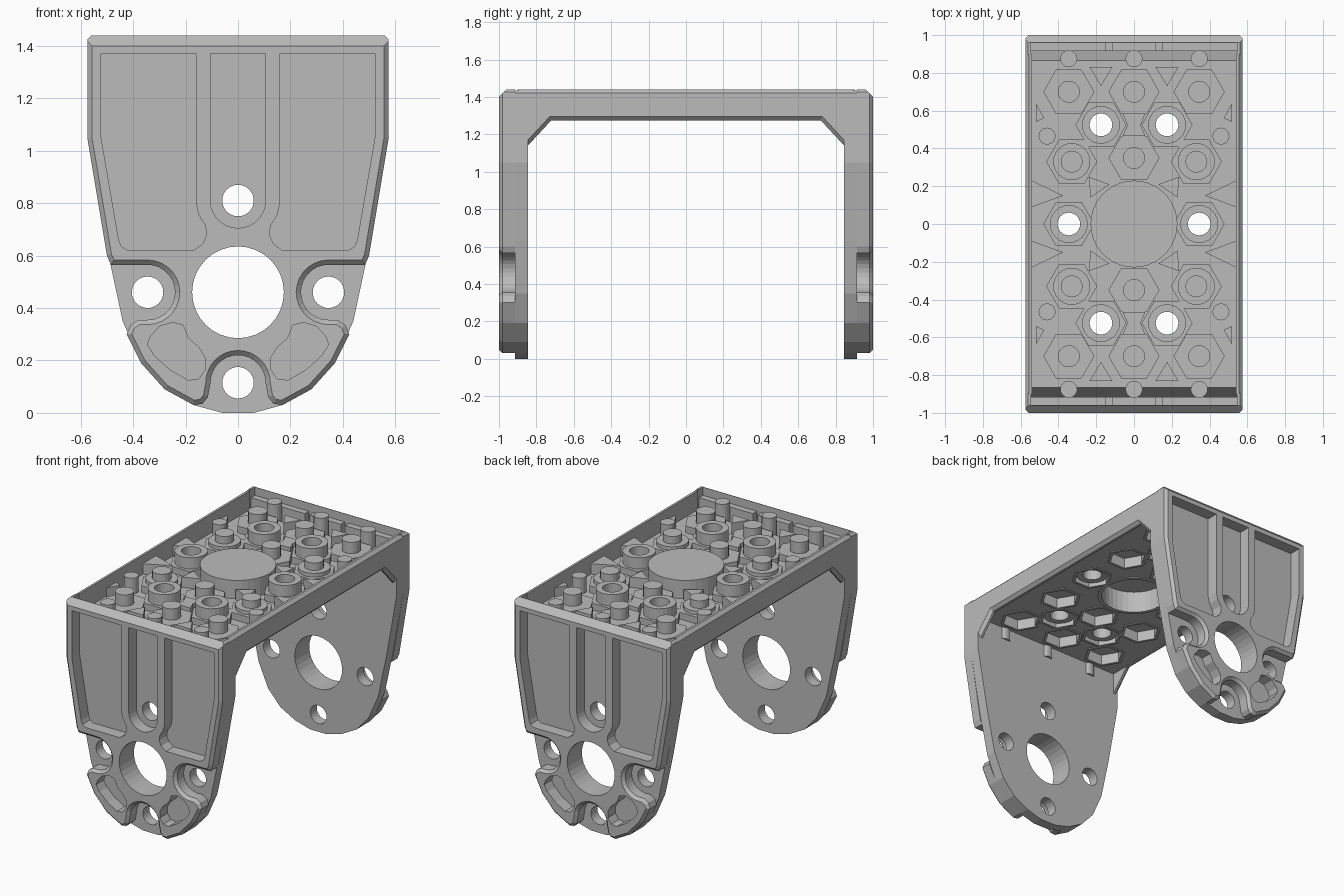
import bpy, bmesh
from math import sin, cos, pi, radians

old = bpy.data.objects.get("Cube")
if old:
    bpy.data.objects.remove(old, do_unlink=True)

grey = bpy.data.materials.new("matte_grey")
grey.use_nodes = True
COL = (0.5, 0.5, 0.5, 1)
grey.diffuse_color = COL
grey.node_tree.nodes["Principled BSDF"].inputs["Base Color"].default_value = COL


def place(axis, u, v, d):
    return {"x": (d, u, v), "y": (u, d, v), "z": (u, v, d)}[axis]


def finish(name, bm):
    bmesh.ops.recalc_face_normals(bm, faces=bm.faces)
    mesh = bpy.data.meshes.new(name)
    bm.to_mesh(mesh)
    bm.free()
    mesh.materials.append(grey)
    ob = bpy.data.objects.new(name, mesh)
    bpy.context.scene.collection.objects.link(ob)
    return ob


def prism(name, pts, axis, a, b, chamfer=0):
    """Extrude an outline from a to b, with an optional chamfer round the b end."""
    bm = bmesh.new()
    step = chamfer if b > a else -chamfer
    low = [bm.verts.new(place(axis, u, v, a)) for u, v in pts]
    top = [bm.verts.new(place(axis, u, v, b - step)) for u, v in pts]
    n = len(pts)
    bm.faces.new(low)
    cap = bm.faces.new(top)
    for i in range(n):
        j = (i + 1) % n
        bm.faces.new((low[i], low[j], top[j], top[i]))
    bmesh.ops.recalc_face_normals(bm, faces=bm.faces)
    if chamfer:
        bmesh.ops.inset_region(bm, faces=[cap], thickness=chamfer, depth=chamfer, use_even_offset=True)
    return finish(name, bm)


def lathe(name, profile, x, y, n, turn=0.0):
    """Revolve a closed (radius, z) profile about a vertical axis."""
    bm = bmesh.new()
    rings = [[bm.verts.new((x + r * cos(turn + 2 * pi * k / n), y + r * sin(turn + 2 * pi * k / n), z))
              for r, z in profile] for k in range(n)]
    m = len(profile)
    for k in range(n):
        p, q = rings[k], rings[(k + 1) % n]
        for i in range(m):
            j = (i + 1) % m
            bm.faces.new((p[i], p[j], q[j], q[i]))
    bmesh.ops.remove_doubles(bm, verts=bm.verts, dist=1e-5)
    bmesh.ops.dissolve_degenerate(bm, edges=bm.edges, dist=1e-6)
    return finish(name, bm)


def arc(cx, cy, r, a0, a1, n):
    return [(cx + r * cos(radians(a0 + (a1 - a0) * i / n)),
             cy + r * sin(radians(a0 + (a1 - a0) * i / n))) for i in range(n + 1)]


def circle(cx, cy, r, n=32):
    return arc(cx, cy, r, 0, 360, n)[:-1]


def rect(u0, u1, v0, v1):
    return [(u0, v0), (u1, v0), (u1, v1), (u0, v1)]


def flip(pts):
    return [(-u, v) for u, v in reversed(pts)]


def cut(ob, cutters):
    for c in cutters:
        c.hide_render = True
        mod = ob.modifiers.new("cut", "BOOLEAN")
        mod.operation, mod.solver, mod.object = "DIFFERENCE", "EXACT", c
    bpy.context.view_layer.update()
    dg = bpy.context.evaluated_depsgraph_get()
    mesh = bpy.data.meshes.new_from_object(ob.evaluated_get(dg))
    ob.modifiers.clear()
    ob.data = mesh
    for c in cutters:
        bpy.data.objects.remove(c, do_unlink=True)


def opposite(ob, name):
    twin = bpy.data.objects.new(name, ob.data)
    twin.rotation_euler.z = pi
    bpy.context.scene.collection.objects.link(twin)


HOLES = [(0, .46, .175), (0, .81, .06), (0, .115, .06), (.345, .46, .06), (-.345, .46, .06)]


def hole_cutters():
    return [prism("hole", circle(x, z, r), "y", -.8, -1.1) for x, z, r in HOLES]


def edge_cutter():
    return prism("edge", [(-1.1, 1.3), (-1.1, 1.6), (-.8, 1.6)], "x", -1, 1)


# Inner layer of each leg
rim = [(.17, .03), (.28, .09), (.37, .19)]
half = [(.06, 0)] + rim + [(.44, .35), (.5, .63), (.575, 1.05), (.575, 1.42), (.56, 1.435)]
plate = prism("front_leg_plate", half + flip(half), "y", -.845, -.915)
trench = prism("trench", [(-.84, 1.5), (-.84, 1.315), (-.865, 1.315), (-.92, 1.17), (-.92, 1.5)], "x", -.545, .545)
cut(plate, hole_cutters() + [trench])
opposite(plate, "back_leg_plate")

# Outer layer of each leg, notched round the bolt holes
half = (arc(0, .115, .105, 90, 0, 8)[1:] + [(.115, .06), (.135, .035)] + rim
        + [(.425, .3), (.41, .335), (.38, .355)] + arc(.345, .46, .105, 270, 90, 14)
        + [(.485, .565), (.5, .6), (.575, 1.05), (.575, 1.425), (.56, 1.44)])
outer = prism("front_leg_face", half + flip(half) + [(0, .22)], "y", -.915, -1, .018)
slot = [(.105, 1.37), (-.105, 1.37)] + arc(0, .81, .105, 180, 360, 14)
upper = [(.16, 1.37), (.16, .8), (.15, .755), (.125, .715), (.12, .68), (.135, .645), (.17, .62),
         (.42, .62), (.445, .635), (.455, .66), (.522, 1.05), (.522, 1.37)]
lower = [(.21, .335), (.25, .345), (.3, .33), (.335, .29), (.345, .26), (.32, .22), (.26, .165),
         (.19, .125), (.15, .13), (.125, .165), (.125, .21), (.15, .25), (.19, .285)]
pockets = [prism("pocket", p, "y", -.92, -1.1) for p in (slot, upper, flip(upper), lower, flip(lower))]
recess = [prism("recess", rect(-.545, .545, -.957, -.8), "z", 1.385, 1.6)]
for s in (-1, 1):
    recess.append(prism("recess", rect(s * .132 - .016, s * .132 + .016, -.957, -.8), "z", 1.22, 1.6))
cut(outer, hole_cutters() + pockets + recess + [edge_cutter()])
opposite(outer, "back_leg_face")

# Side rails with chamfered edges and corner gussets
rail_half = [(.72, 1.275), (.845, 1.14), (.9, 1.14), (.9, 1.44)]
rail = prism("left_rail", rail_half + flip(rail_half), "x", .54, .575, .02)
opposite(rail, "right_rail")

# Floor lattice
posts = [(x, s * .7) for x in (-.345, 0, .345) for s in (-1, 1)] + [(0, .35), (0, -.35)]
rings = [(x, s * .525) for x in (-.175, .175) for s in (-1, 1)] + [(.345, 0), (-.345, 0)]
hubs = [(x, y) for x in (-.33, .33) for y in (-.33, .33)]
floor = prism("floor", rect(-.55, .55, -.86, .86), "z", 1.28, 1.315)
cells = [prism("cell", circle(x, y, .12, 6), "z", 1.2, 1.4) for x, y in posts + rings + hubs]
cut(floor, cells + [prism("cell", circle(0, 0, .215), "z", 1.2, 1.4)])


def cup(name, x, y, bore):
    lathe(name, [(.115, 1.275), (.135, 1.275), (.135, 1.36), (bore, 1.36), (bore, 1.345), (.115, 1.345)], x, y, 6)


for x, y in posts:
    cup("hex_cell", x, y, 0)
    prism("stud", circle(x, y, .058, 20), "z", 1.35, 1.435)
for x, y in rings:
    cup("bolt_cell", x, y, .08)
    lathe("bolt_ring", [(.06, 1.3), (.1, 1.3), (.1, 1.435), (.06, 1.435)], x, y, 24)
for x, y in hubs:
    cup("hub_cell", x, y, 0)
    prism("hub_base", circle(x, y, .098, 24), "z", 1.35, 1.385)
    prism("hub_stud", circle(x, y, .058, 20), "z", 1.35, 1.435)
lathe("centre_drum", [(0, 1.42), (.205, 1.42), (.205, 1.275), (.23, 1.275), (.23, 1.437), (0, 1.437)], 0, 0, 36)

# Small ribs, studs and blocks between the cells
for sx in (-1, 1):
    for sy in (-1, 1):
        prism("corner_stud", circle(sx * .46, sy * .465, .045, 16), "z", 1.3, 1.42)
        for name, tri in (("end_rib", [(.115, .83), (.235, .83), (.175, .73)]),
                          ("side_rib", [(.52, .64), (.52, .54), (.475, .56)]),
                          ("inner_rib", [(.375, .15), (.54, .09), (.54, .23)]),
                          ("drum_rib", [(.13, .21), (.23, .14), (.24, .25)])):
            prism(name, [(sx * u, sy * v) for u, v in tri], "z", 1.3, 1.385)
for s in (-1, 1):
    prism("bridge_block", [(-.06, s * .585), (.06, s * .585), (.035, s * .525), (.06, s * .465),
                           (-.06, s * .465), (-.035, s * .525)], "z", 1.3, 1.385)
    for x in (-.345, 0, .345):
        prism("end_post", circle(x, s * .875, .045, 20), "z", 1.2, 1.43)
